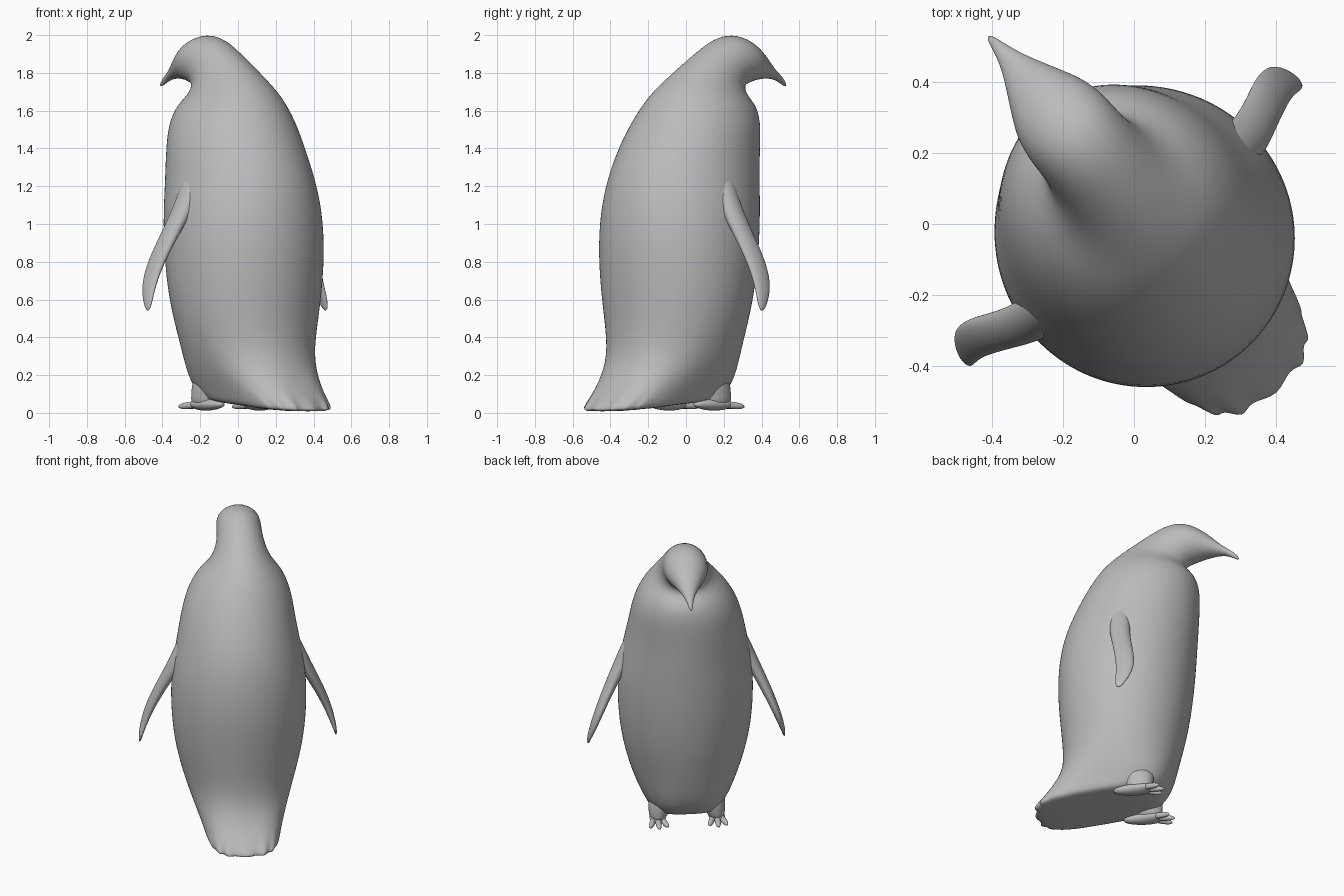
import bpy
import bmesh
import math
from mathutils import Vector, Matrix

cube = bpy.data.objects.get("Cube")
if cube:
    bpy.data.objects.remove(cube, do_unlink=True)

# Single plain grey
grey = bpy.data.materials.new("plain grey")
grey.use_nodes = True
COLOUR = (0.5, 0.5, 0.5, 1)
grey.diffuse_color = COLOUR
grey.node_tree.nodes["Principled BSDF"].inputs["Base Color"].default_value = COLOUR

# The bird is built facing +y, then turned to its final heading
HEADING = Matrix.Rotation(math.radians(40), 4, 'Z')


def power(value, exponent):
    return math.copysign(abs(value) ** exponent, value)


def loft(name, rings, sides=16, tweak=None):
    """Skin a row of rings, each (centre, axis a, axis b, squareness)."""
    bm = bmesh.new()
    rows = []
    for r, (centre, a, b, square) in enumerate(rings):
        row = []
        for i in range(sides):
            t = math.tau * i / sides
            p = centre + a * power(math.cos(t), 2 / square) + b * power(math.sin(t), 2 / square)
            if tweak:
                p = tweak(r, i, p)
            row.append(bm.verts.new(p))
        rows.append(row)
    for low, high in zip(rows, rows[1:]):
        for i in range(sides):
            j = (i + 1) % sides
            bm.faces.new((low[i], low[j], high[j], high[i]))
    bm.faces.new(rows[0][::-1])
    bm.faces.new(rows[-1])
    bmesh.ops.recalc_face_normals(bm, faces=bm.faces)
    for face in bm.faces:
        face.smooth = True
    bm.transform(HEADING)
    mesh = bpy.data.meshes.new(name)
    bm.to_mesh(mesh)
    bm.free()
    mesh.materials.append(grey)
    obj = bpy.data.objects.new(name, mesh)
    bpy.context.collection.objects.link(obj)
    sub = obj.modifiers.new("smooth", 'SUBSURF')
    sub.levels = sub.render_levels = 2
    return obj


# Body, tail, head and beak: back y, back z, front y, front z, half width
BODY = [
    (-.60, 0, .08, .065, .20), (-.64, .015, .16, .09, .23),
    (-.57, .08, .21, .14, .25), (-.485, .19, .25, .215, .293),
    (-.435, .33, .29, .37, .348), (-.455, .57, .343, .60, .408),
    (-.48, .84, .375, .85, .427), (-.469, 1.07, .39, 1.05, .418),
    (-.435, 1.24, .40, 1.21, .386), (-.375, 1.39, .41, 1.38, .357),
    (-.297, 1.54, .418, 1.52, .327), (-.21, 1.68, .403, 1.61, .267),
    (-.118, 1.77, .365, 1.655, .20), (-.005, 1.857, .335, 1.685, .16),
    (.115, 1.938, .335, 1.72, .143), (.20, 1.985, .36, 1.735, .14),
    (.29, 2.005, .39, 1.745, .138), (.38, 1.98, .425, 1.757, .124),
    (.45, 1.935, .46, 1.764, .098), (.52, 1.873, .51, 1.77, .066),
    (.575, 1.82, .56, 1.77, .038), (.63, 1.787, .61, 1.758, .02),
    (.675, 1.738, .665, 1.722, .008),
]


def body_ring(yb, zb, yf, zf, width):
    # The head leans slightly to the bird's right
    lean = .03 * min(1, max(0, (zb - 1.4) / .4))
    back, front = Vector((lean, yb, zb)), Vector((lean, yf, zf))
    square = 2 + max(0, 0.3 - zb) * 4
    return ((back + front) / 2, (front - back) / 2, Vector((width, 0, 0)), square)


def ragged_tail(r, i, p):
    # Notched feather tips along the rear hem
    if r < 2 and p.y < -.42:
        p.y += .035 if i % 2 else -.02
    return p


loft("body", [body_ring(*row) for row in BODY], 36, ragged_tail)

# Flipper: x, y, z, half breadth, half thickness from shoulder to tip
FLIPPER = [
    (.25, -.025, 1.38, .04, .03), (.315, -.025, 1.25, .065, .05),
    (.365, -.025, 1.14, .068, .048), (.42, -.015, 1.04, .064, .037),
    (.475, .008, .93, .061, .031), (.535, .037, .80, .062, .026),
    (.58, .045, .68, .055, .02), (.608, .02, .585, .036, .012),
    (.615, .01, .54, .012, .005),
]
# Leg, flaring from the belly down to the foot
LEG = [
    (.12, .02, .25, .12, .09), (.155, .045, .15, .115, .09),
    (.175, .06, .09, .09, .065), (.185, .07, .03, .08, .052),
]

for side, label in ((1, "left"), (-1, "right")):
    loft(label + "_flipper", [
        (Vector((side * x, y, z)), Vector((0, breadth, 0)),
         Vector((side * thick, 0, thick * .5)), 2)
        for x, y, z, breadth, thick in FLIPPER])
    loft(label + "_leg", [
        (Vector((side * x, y, z)), Vector((0, depth, 0)), Vector((width, 0, 0)), 2)
        for x, y, z, depth, width in LEG])

    # Sole running from heel to toe roots
    loft(label + "_foot", [
        (Vector((side * .185, y, .045)), Vector((w, 0, 0)), Vector((0, 0, h)), 2)
        for y, w, h in ((-.1, .02, .012), (-.04, .04, .03), (.06, .055, .038), (.15, .052, .022))],
        12)

    # Three splayed toes
    for n, spread in (("inner", -1), ("middle", 0), ("outer", 1)):
        reach = .228 - .025 * abs(spread)
        start = Vector((side * (.185 + .022 * spread), .09, .045))
        end = Vector((side * (.185 + .055 * spread), reach, .033))
        loft(label + "_" + n + "_toe", [
            (start.lerp(end, t), Vector((w, 0, 0)), Vector((0, 0, w)), 2)
            for t, w in ((0, .02), (.5, .021), (.8, .018), (1, .006))], 8)
